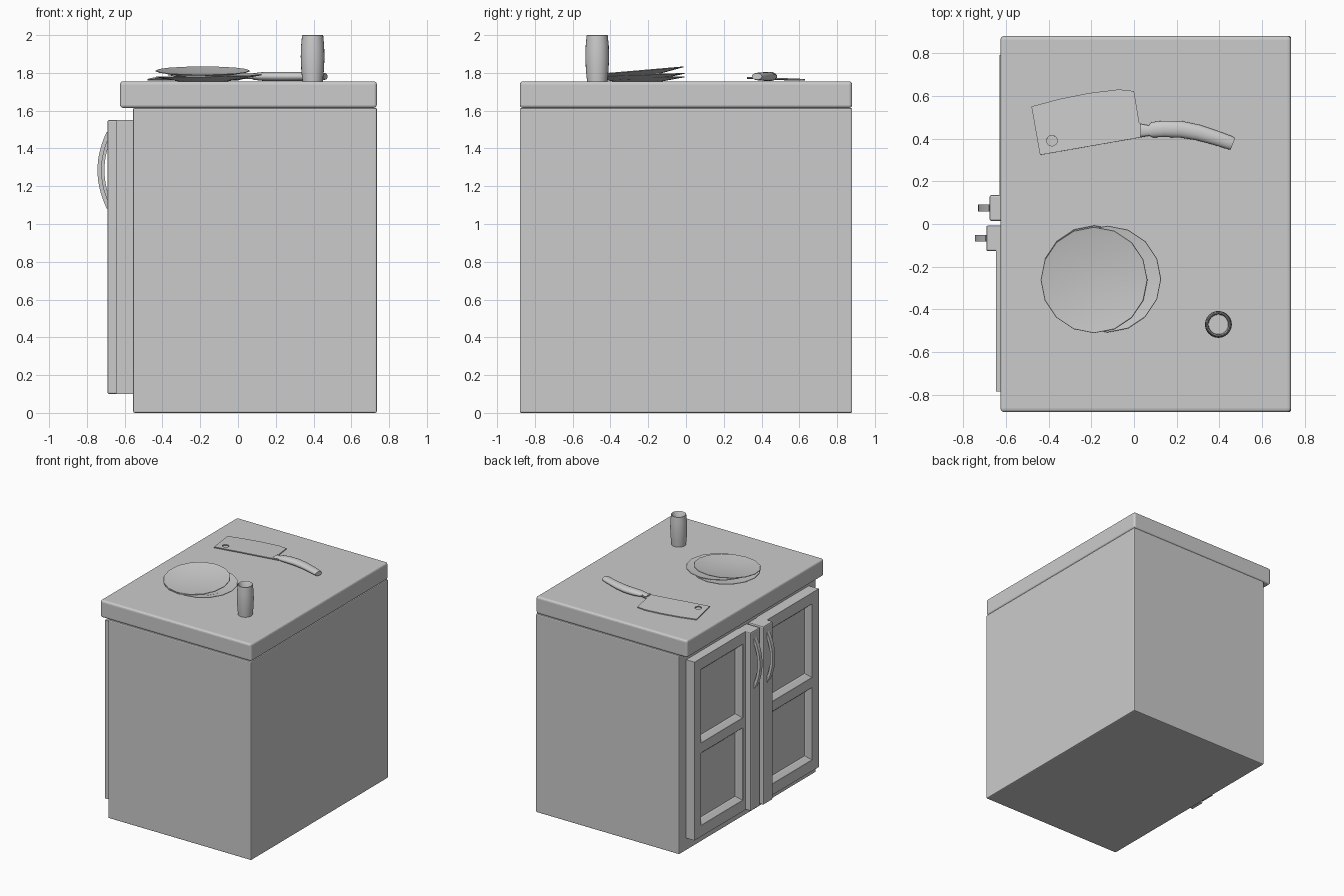
import bpy, bmesh, math
from mathutils import Matrix, Vector

if "Cube" in bpy.data.objects:
    bpy.data.objects.remove(bpy.data.objects["Cube"])

def finish(name, bm, smooth=None):
    bmesh.ops.recalc_face_normals(bm, faces=bm.faces)
    me = bpy.data.meshes.new(name)
    bm.to_mesh(me)
    bm.free()
    ob = bpy.data.objects.new(name, me)
    bpy.context.collection.objects.link(ob)
    if smooth:
        bpy.ops.object.select_all(action='DESELECT')
        ob.select_set(True)
        bpy.context.view_layer.objects.active = ob
        bpy.ops.object.shade_smooth_by_angle(angle=math.radians(smooth))
    return ob

def add_box(bm, lo, hi):
    lo, hi = Vector(lo), Vector(hi)
    m = Matrix.Translation((lo + hi) / 2) @ Matrix.Diagonal((*(hi - lo), 1))
    bmesh.ops.create_cube(bm, size=1, matrix=m)

def box(name, lo, hi, bevel, segments=2):
    bm = bmesh.new()
    add_box(bm, lo, hi)
    ob = finish(name, bm)
    mod = ob.modifiers.new("bevel", 'BEVEL')
    mod.width, mod.segments = bevel, segments
    return ob

def loft(name, rings, closed_ends=True, smooth=40):
    """Skin a list of rings holding equal numbers of points."""
    bm = bmesh.new()
    vs = [[bm.verts.new(p) for p in r] for r in rings]
    n = len(vs[0])
    for a, b in zip(vs, vs[1:]):
        for i in range(n):
            bm.faces.new((a[i], a[(i + 1) % n], b[(i + 1) % n], b[i]))
    if closed_ends:
        bm.faces.new(vs[0])
        bm.faces.new(vs[-1])
    return finish(name, bm, smooth)

def lathe(name, profile, sides, matrix, smooth=40):
    rings = [[matrix @ Vector((r * math.cos(2 * math.pi * i / sides),
                               r * math.sin(2 * math.pi * i / sides), z))
              for i in range(sides)] for r, z in profile]
    return loft(name, rings, True, smooth)

# Cabinet body and worktop
box("cabinet_body", (-0.555, -0.88, 0), (0.735, 0.88, 1.615), 0.008)
box("worktop", (-0.625, -0.88, 1.615), (0.735, 0.88, 1.755), 0.016, 3)

# Doors on the -x side: frame, two recessed panes, thick closing stile, bow handle
def door(side, sign, front, y_in, y_out):
    def ys(a, b):
        return sorted((sign * a, sign * b))
    bm = bmesh.new()
    o0, o1 = y_in + 0.155, y_out - 0.085          # opening in y
    def bar(a, b, z0, z1):
        y0, y1 = ys(a, b)
        add_box(bm, (front, y0, z0), (-0.555, y1, z1))
    bar(y_in + 0.11, o0, 0.1, 1.55)
    bar(o1, y_out, 0.1, 1.55)
    for z0, z1 in ((0.1, 0.19), (0.78, 0.86), (1.46, 1.55)):
        bar(o0, o1, z0, z1)
    frame = finish(side + "_door_frame", bm)
    # sloped surrounds with sunken panes
    for label, z0, z1 in (("lower", 0.19, 0.78), ("upper", 0.86, 1.46)):
        rings = []
        for inset, depth in ((0, 0.003), (0.03, 0.035), (0.034, 0.045)):
            y0, y1 = ys(o0 + inset, o1 - inset)
            x = front + depth
            rings.append([(x, y0, z0 + inset), (x, y1, z0 + inset),
                          (x, y1, z1 - inset), (x, y0, z1 - inset)])
        bm = bmesh.new()
        vs = [[bm.verts.new(p) for p in r] for r in rings]
        for a, b in zip(vs, vs[1:]):
            for i in range(4):
                j = (i + 1) % 4
                bm.faces.new((a[i], a[j], b[j], b[i]))
        bm.faces.new(vs[-1])
        finish(f"{side}_{label}_pane", bm)
    y0, y1 = ys(y_in, y_in + 0.12)
    box(side + "_closing_stile", (front - 0.046, y0, 0.1), (-0.555, y1, 1.55), 0.008)
    # bow handle
    yc, w = sign * (y_in + 0.06), 0.016
    base = front - 0.043
    rings = []
    for i in range(15):
        t = -1 + 2 * i / 14
        z_out, z_in = 1.285 + 0.205 * t, 1.285 + 0.185 * t
        bow = 1 - t * t
        xo, xi = base - 0.006 - 0.05 * bow, base + 0.01 - 0.044 * bow
        rings.append([(xo, yc - w, z_out), (xo, yc + w, z_out),
                      (xi, yc + w, z_in), (xi, yc - w, z_in)])
    loft(side + "_door_handle", rings)

door("left", 1, -0.63, 0.015, 0.79)
door("right", -1, -0.645, 0.007, 0.785)

# Stack of shallow plates, the top one tilted
plate = [(0.13, 0.0), (0.25, 0.022), (0.248, 0.026), (0.13, 0.008)]
for name, pos, tilt in (("bottom_plate", (-0.185, -0.257, 1.755), 0.0),
                        ("middle_plate", (-0.123, -0.257, 1.766), 0.03),
                        ("top_plate", (-0.187, -0.26, 1.787), 0.085)):
    lathe(name, plate, 16, Matrix.Translation(pos) @ Matrix.Rotation(tilt, 4, 'X'), 20)

# Barrel-shaped cup with hollow inside
lathe("cup", [(0.054, 0), (0.060, 0.06), (0.063, 0.13), (0.061, 0.19), (0.056, 0.243),
              (0.053, 0.245), (0.048, 0.24), (0.052, 0.13), (0.046, 0.02)],
      24, Matrix.Translation((0.395, -0.47, 1.755)), 50)

# Cleaver blade: flat outline with a hanging hole, leaning from spine to edge
outline = [(-0.44, 0.323), (0.03, 0.405), (0.08, 0.413), (0.08, 0.46), (0.025, 0.472),
           (0.0, 0.622), (-0.07, 0.63), (-0.21, 0.613), (-0.35, 0.585), (-0.48, 0.55)]
hole = [(-0.384 + 0.025 * math.cos(a * math.pi / 8),
         0.39 + 0.025 * math.sin(a * math.pi / 8)) for a in range(16)]
cu = bpy.data.curves.new("blade_outline", 'CURVE')
cu.dimensions, cu.fill_mode, cu.extrude = '2D', 'BOTH', 0.004
origin = Vector((-0.44, 0.323, 0))
for pts in (outline, hole):
    sp = cu.splines.new('POLY')
    sp.points.add(len(pts) - 1)
    for p, (x, y) in zip(sp.points, pts):
        p.co = (x - origin.x, y - origin.y, 0, 1)
    sp.use_cyclic_u = True
blade = bpy.data.objects.new("cleaver_blade", cu)
bpy.context.collection.objects.link(blade)
spine = Vector((0.985, 0.172, 0))
blade.matrix_world = Matrix.Translation(origin + Vector((0, 0, 1.773))) @ Matrix.Rotation(-0.04, 4, spine)
bpy.ops.object.select_all(action='DESELECT')
blade.select_set(True)
bpy.context.view_layer.objects.active = blade
bpy.ops.object.convert(target='MESH')

# Curved cleaver handle: oval sections along a path (x, y, half width, half height)
path = [(0.03, 0.438, 0.030, 0.008), (0.07, 0.437, 0.024, 0.012), (0.085, 0.441, 0.036, 0.018),
        (0.14, 0.445, 0.038, 0.024), (0.22, 0.443, 0.039, 0.025), (0.30, 0.428, 0.037, 0.024),
        (0.38, 0.404, 0.034, 0.022), (0.45, 0.380, 0.032, 0.020), (0.463, 0.375, 0.029, 0.017)]
rings = []
for i, (x, y, w, h) in enumerate(path):
    a, b = path[max(i - 1, 0)], path[min(i + 1, len(path) - 1)]
    d = Vector((b[0] - a[0], b[1] - a[1])).normalized()
    rings.append([(x - d.y * w * math.cos(t), y + d.x * w * math.cos(t), 1.781 + h * math.sin(t))
                  for t in (k * math.pi / 8 for k in range(16))])
loft("cleaver_handle", rings)
